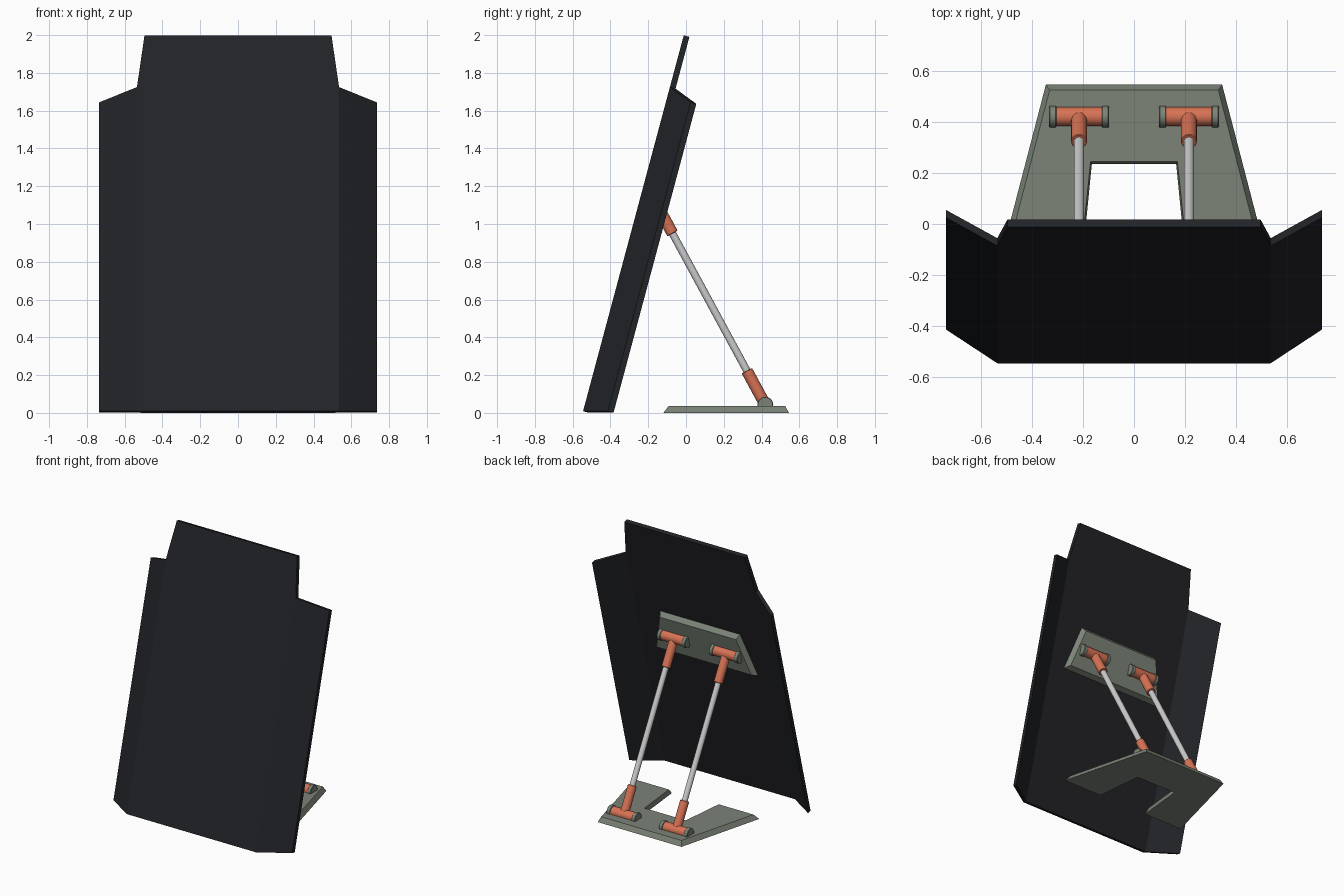
import bpy, bmesh, math
from mathutils import Vector

if "Cube" in bpy.data.objects:
    bpy.data.objects.remove(bpy.data.objects["Cube"])

TILT = math.radians(15)
ORIGIN = Vector((0, -0.545, 0.009))
UP = Vector((0, math.sin(TILT), math.cos(TILT)))       # along the panel
BACK = Vector((0, math.cos(TILT), -math.sin(TILT)))    # out of the panel's rear
THICK = 0.031


def material(name, rgb):
    m = bpy.data.materials.new(name)
    m.diffuse_color = (*rgb, 1)
    m.use_nodes = True
    m.node_tree.nodes["Principled BSDF"].inputs["Base Color"].default_value = m.diffuse_color
    return m


DARK = material("dark_panel", (0.016, 0.017, 0.021))
OLIVE = material("grey_green", (0.2, 0.23, 0.185))
ORANGE = material("orange", (0.68, 0.17, 0.09))


def on_panel(x, u, v):
    return Vector((x, 0, 0)) + ORIGIN + UP * u + BACK * v


def on_ground(x, y, z):
    return Vector((x, y, z))


def finish(bm, name, mat):
    bmesh.ops.recalc_face_normals(bm, faces=bm.faces)
    me = bpy.data.meshes.new(name)
    bm.to_mesh(me)
    bm.free()
    ob = bpy.data.objects.new(name, me)
    bpy.context.collection.objects.link(ob)
    if mat:
        me.materials.append(mat)
    return ob


def mirrored(half):
    """Closed outline from its right half."""
    return half + [(-x, y) for x, y in reversed(half)]


def bevelled_plate(name, low, high, z0, z1, place):
    bm = bmesh.new()
    a = [bm.verts.new(place(x, y, z0)) for x, y in mirrored(low)]
    b = [bm.verts.new(place(x, y, z1)) for x, y in mirrored(high)]
    bm.faces.new(a[::-1])
    bm.faces.new(b)
    n = len(a)
    for i in range(n):
        j = (i + 1) % n
        bm.faces.new((a[i], a[j], b[j], b[i]))
    return finish(bm, name, OLIVE)


def rod(name, p, q, r, mat, sides=32, chamfer=0.0):
    d = q - p
    bpy.ops.mesh.primitive_cylinder_add(vertices=sides, radius=r, depth=d.length,
                                        location=(p + q) / 2)
    ob = bpy.context.object
    ob.name = name
    ob.rotation_euler = d.to_track_quat('Z', 'Y').to_euler()
    if mat:
        ob.data.materials.append(mat)
    if chamfer:
        bev = ob.modifiers.new("bevel", 'BEVEL')
        bev.width = chamfer
        bev.segments = 1
    bpy.ops.object.shade_smooth_by_angle(angle=math.radians(30))
    return ob


# Shield panel: flat centre with two wings folded backwards
bm = bmesh.new()
centre = [(0.535, 0, 0), (0.535, 1.776, 0), (0.495, 2.06, 0)]
wing = [(0.735, 0.034, 0.127), (0.735, 1.727, 0.127)]
side = {}
for s in (1, -1):
    side[s] = [bm.verts.new(on_panel(s * x, u, v)) for x, u, v in centre + wing]
r, l = side[1], side[-1]
bm.faces.new((r[0], r[1], l[1], l[0]))
bm.faces.new((r[1], r[2], l[2], l[1]))
bm.faces.new((r[0], r[3], r[4], r[1]))
bm.faces.new((l[0], l[1], l[4], l[3]))
bmesh.ops.recalc_face_normals(bm, faces=bm.faces)
front = bm.faces[:]
bmesh.ops.dissolve_edges(bm, edges=[e for e in bm.edges if set(e.verts) == {r[1], l[1]}])
front = bm.faces[:]
ext = bmesh.ops.extrude_face_region(bm, geom=front, use_keep_orig=True)
bmesh.ops.translate(bm, vec=BACK * THICK,
                    verts=[g for g in ext["geom"] if isinstance(g, bmesh.types.BMVert)])
finish(bm, "shield_panel", DARK)

# Mounting plate on the back of the panel
bevelled_plate("rear_mount_plate",
               [(0.42, 1.02), (0.33, 1.35)],
               [(0.39, 1.045), (0.313, 1.325)],
               THICK - 0.002, THICK + 0.035, on_panel)

# U-shaped foot plate on the ground
bevelled_plate("foot_plate",
               [(0.165, 0.235), (0.2, -0.12), (0.518, -0.12), (0.345, 0.545)],
               [(0.17, 0.245), (0.205, -0.092), (0.49, -0.092), (0.33, 0.525)],
               0.0, 0.036, on_ground)

# Two struts with T-shaped hinges at both ends
for s, tag in ((-1, "left"), (1, "right")):
    x = 0.215 * s
    low = Vector((x, 0.42, 0.043))
    high = on_panel(x, 1.18, THICK + 0.042)
    d = (high - low).normalized()
    rod(f"strut_rod_{tag}", low + d * 0.15, high - d * 0.15, 0.02, None)
    for end, p, dr in (("lower", low, d), ("upper", high, -d)):
        ex = Vector((1, 0, 0))
        # Hinge barrel, socket with domed end, and the two end brackets
        rod(f"hinge_barrel_{end}_{tag}", p - ex * 0.1, p + ex * 0.1, 0.037, ORANGE)
        rod(f"strut_socket_{end}_{tag}", p, p + dr * 0.205, 0.031, ORANGE, chamfer=0.003)
        for k in (-1, 1):
            c = p + ex * 0.103 * k
            rod(f"hinge_bracket_{end}_{tag}_{'inner' if k * s < 0 else 'outer'}",
                c - ex * 0.014, c + ex * 0.014, 0.042, OLIVE, sides=24, chamfer=0.003)
